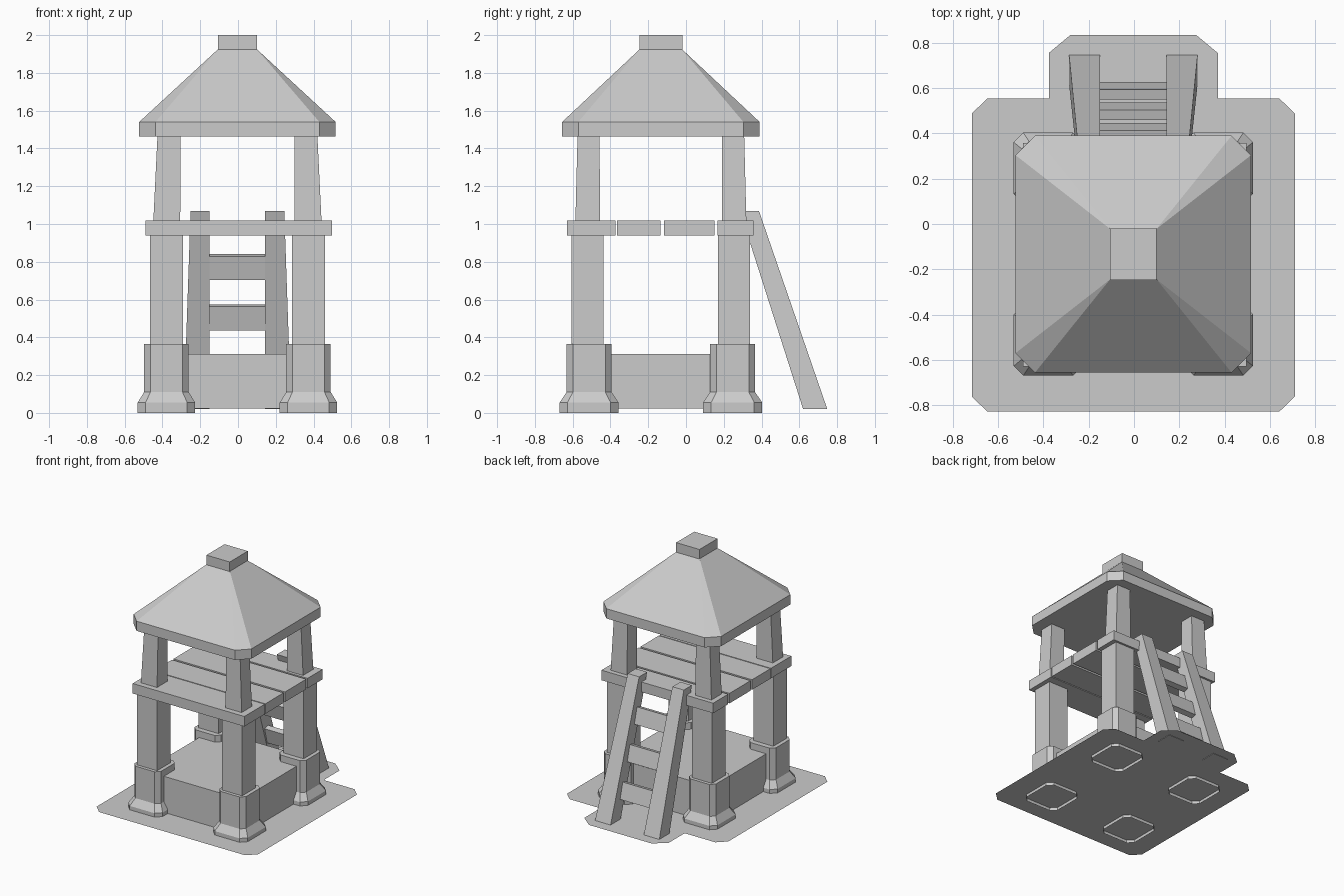
import bpy, bmesh, math
from mathutils import Matrix

if "Cube" in bpy.data.objects:
    bpy.data.objects.remove(bpy.data.objects["Cube"])

CX, CY = -0.003, -0.133   # tower axis


def finish(name, bm):
    bmesh.ops.remove_doubles(bm, verts=bm.verts, dist=0.0005)
    bmesh.ops.recalc_face_normals(bm, faces=bm.faces)
    me = bpy.data.meshes.new(name)
    bm.to_mesh(me)
    bm.free()
    ob = bpy.data.objects.new(name, me)
    bpy.context.collection.objects.link(ob)
    return ob


def ring(x0, x1, y0, y1, z, c=0.0):
    """Rectangle with corners cut by c (8 points, or 4 when c is 0)."""
    if x0 > x1:
        x0, x1 = x1, x0
    if y0 > y1:
        y0, y1 = y1, y0
    return [(x0 + c, y0, z), (x1 - c, y0, z), (x1, y0 + c, z), (x1, y1 - c, z),
            (x1 - c, y1, z), (x0 + c, y1, z), (x0, y1 - c, z), (x0, y0 + c, z)]


def centred(x, y, hx, hy, z, c=0.0):
    return ring(x - hx, x + hx, y - hy, y + hy, z, c)


def loft(name, rings, bottom=True):
    """Join stacked rings into a flat-faced solid."""
    bm = bmesh.new()
    vs = [[bm.verts.new(p) for p in r] for r in rings]
    for a, b in zip(vs, vs[1:]):
        for i in range(8):
            j = (i + 1) % 8
            bm.faces.new((a[i], a[j], b[j], b[i]))
    bm.faces.new(vs[-1])
    if bottom:
        bm.faces.new(vs[0][::-1])
    return finish(name, bm)


def box(name, x0, x1, y0, y1, z0, z1):
    return loft(name, [ring(x0, x1, y0, y1, z0), ring(x0, x1, y0, y1, z1)])


# Ground sheet: flat outline with a tab under the ladder
half = [(0.645, -0.828), (0.713, -0.762), (0.713, 0.488), (0.645, 0.554),
        (0.373, 0.554), (0.373, 0.755), (0.277, 0.835)]
outline = half + [(-x, y) for x, y in reversed(half)]
bm = bmesh.new()
bm.faces.new([bm.verts.new((x + CX, y, 0.024)) for x, y in outline])
finish("ground_sheet", bm)

# Low block between the legs
box("base_block", CX - 0.43, CX + 0.43, CY - 0.43, CY + 0.43, 0.024, 0.312)

# Four legs: stone footing, lower post, tapered upper post
for sx in (-1, 1):
    for sy, side in ((-1, "front"), (1, "back")):
        tag = side + ("_left" if sx < 0 else "_right")
        fx, fy = CX + sx * 0.376, CY + sy * 0.38
        loft("footing_" + tag, [
            centred(fx, fy, 0.152, 0.156, 0.0, 0.042),
            centred(fx, fy, 0.152, 0.156, 0.055, 0.042),
            centred(fx, fy, 0.118, 0.119, 0.11, 0.033),
            centred(fx, fy, 0.118, 0.119, 0.365, 0.033)], bottom=False)
        px, py = CX + sx * 0.376, CY + sy * 0.388
        loft("lower_post_" + tag, [centred(px, py, 0.088, 0.085, 0.3),
                                   centred(px, py, 0.088, 0.085, 0.95)])
        loft("upper_post_" + tag, [
            ring(CX + sx * 0.303, CX + sx * 0.446,
                 CY + sy * 0.323, CY + sy * 0.453, 1.0),
            ring(CX + sx * 0.301, CX + sx * 0.423,
                 CY + sy * 0.324, CY + sy * 0.441, 1.47)])

# Platform planks
for i, (y0, y1) in enumerate([(-0.63, -0.373), (-0.365, -0.134),
                              (-0.116, 0.151), (0.167, 0.357)]):
    box("platform_plank_%d" % (i + 1), -0.49, 0.497, y0, y1, 0.938, 1.018)

# Roof: cut-corner eave rising to a square top, then a cap
loft("roof", [centred(CX, CY, 0.52, 0.523, 1.462, 0.086),
              centred(CX, CY, 0.52, 0.523, 1.54, 0.086),
              centred(CX, CY, 0.103, 0.112, 1.925)])
box("roof_cap", CX - 0.103, CX + 0.103, CY - 0.114, CY + 0.114, 1.92, 2.0)

# Ladder rails lean against the back of the platform
for s, tag in ((-1, "left"), (1, "right")):
    loft("ladder_rail_" + tag, [
        ring(CX + s * 0.147, CX + s * 0.284, 0.62, 0.748, 0.02),
        ring(CX + s * 0.147, CX + s * 0.248, 0.285, 0.386, 1.07)])

# Ladder rungs, tilted with the rails
for i in range(3):
    bm = bmesh.new()
    bmesh.ops.create_cube(bm, size=1.0, matrix=(
        Matrix.Translation((CX, 0.588 - 0.09 * i, 0.24 + 0.266 * i))
        @ Matrix.Rotation(math.radians(15), 4, 'X')
        @ Matrix.Diagonal((0.32, 0.045, 0.13, 1.0))))
    finish("ladder_rung_%d" % (i + 1), bm)
